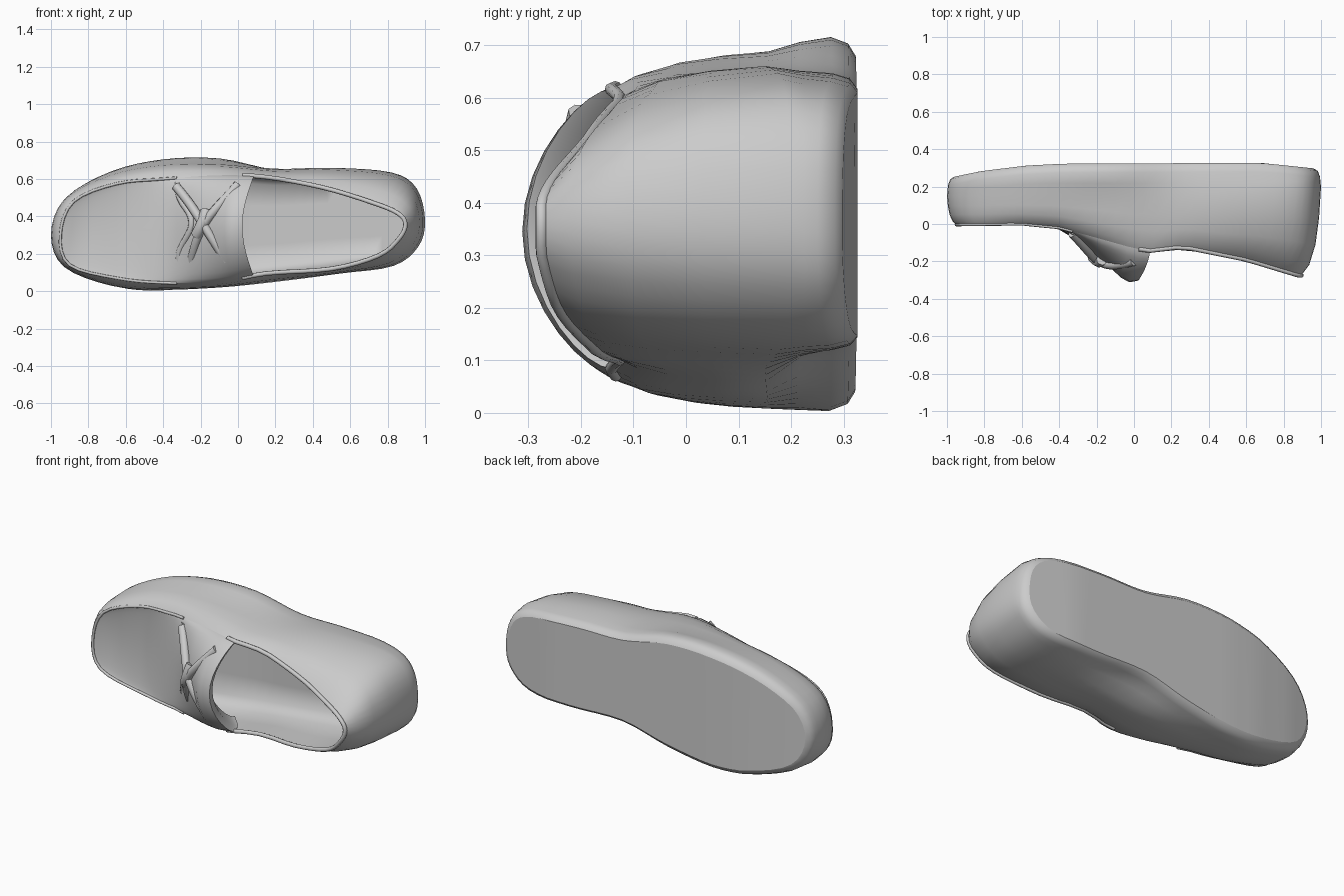
import bpy, bmesh, math
from mathutils import Vector

if "Cube" in bpy.data.objects:
    bpy.data.objects.remove(bpy.data.objects["Cube"])

SUB = 4  # spline steps between control points


def interp(x, table):
    """Linear interpolation in a list of (x, value)."""
    if x <= table[0][0]:
        return table[0][1]
    for (a, va), (b, vb) in zip(table, table[1:]):
        if x <= b:
            return va + (vb - va) * (x - a) / (b - a)
    return table[-1][1]


def outline(pts):
    """Closed Catmull-Rom outline through (x, z) points, toe first."""
    n, out = len(pts), []
    for i in range(n):
        p = [Vector(pts[(i + k) % n]) for k in (-1, 0, 1, 2)]
        for s in range(SUB):
            t = s / SUB
            out.append(0.5 * (2 * p[1] + (p[2] - p[0]) * t
                       + (2 * p[0] - 5 * p[1] + 4 * p[2] - p[3]) * t ** 2
                       + (3 * p[1] - p[0] - 3 * p[2] + p[3]) * t ** 3))
    return out


def ring(flat, ytab):
    return [Vector((p.x, interp(p.x, ytab), p.y)) for p in flat]


def mix(r1, r2, tp, ty):
    """Blend two rings, with separate weights for outline and depth."""
    return [Vector((a.x + (b.x - a.x) * tp, a.y + (b.y - a.y) * ty,
                    a.z + (b.z - a.z) * tp)) for a, b in zip(r1, r2)]


def grid(name, rows, closed=False, angle=50):
    """Skin a list of equal-length point rows."""
    bm = bmesh.new()
    vs = [[bm.verts.new(p) for p in r] for r in rows]
    m = len(rows[0])
    for a, b in zip(vs, vs[1:]):
        for k in range(m if closed else m - 1):
            l = (k + 1) % m
            bm.faces.new((a[k], a[l], b[l], b[k]))
    bmesh.ops.remove_doubles(bm, verts=bm.verts, dist=0.0005)
    bmesh.ops.recalc_face_normals(bm, faces=bm.faces)
    me = bpy.data.meshes.new(name)
    bm.to_mesh(me)
    bm.free()
    ob = bpy.data.objects.new(name, me)
    bpy.context.collection.objects.link(ob)
    bpy.ops.object.select_all(action='DESELECT')
    ob.select_set(True)
    bpy.context.view_layer.objects.active = ob
    bpy.ops.object.shade_smooth_by_angle(angle=math.radians(angle))


def tube(name, pts, r, kind='POLY'):
    cu = bpy.data.curves.new(name, 'CURVE')
    cu.dimensions = '3D'
    cu.bevel_depth, cu.bevel_resolution, cu.use_fill_caps = r, 2, True
    sp = cu.splines.new(kind)
    sp.points.add(len(pts) - 1)
    for q, p in zip(sp.points, pts):
        q.co = (*p, 1)
    if kind == 'NURBS':
        sp.order_u, sp.use_endpoint_u, sp.resolution_u = 4, True, 5
    ob = bpy.data.objects.new(name, cu)
    bpy.context.collection.objects.link(ob)


# Outlines of the sole edge, the upper's widest part and the top edge (lying on its side)
edge = ring(outline([
    (-.995, .31), (-.91, .125), (-.65, .025), (-.4, .005), (-.1, .05), (.2, .125),
    (.55, .12), (.83, .14), (.965, .24), (.995, .38), (.955, .54), (.82, .62),
    (.5, .645), (.2, .65), (-.1, .71), (-.4, .705), (-.68, .64), (-.92, .50)]),
    [(-1, .205), (-.85, .235), (-.6, .265), (-.4, .275), (.7, .28), (1, .25)])
sole = [Vector((p.x * .965, p.y + .047, .36 + (p.z - .36) * .9)) for p in edge]
wide = ring(outline([
    (-1, .30), (-.93, .13), (-.68, .03), (-.42, .008), (-.1, .02), (.2, .05),
    (.55, .095), (.83, .135), (.965, .24), (1, .38), (.955, .55), (.82, .635),
    (.5, .66), (.2, .655), (-.1, .685), (-.42, .68), (-.7, .62), (-.93, .49)]),
    [(-1, .15), (-.5, .16), (.5, .15), (1, .2)])
rim = ring(outline([
    (-.95, .30), (-.9, .14), (-.65, .07), (-.4, .045), (-.1, .05), (.15, .095),
    (.5, .12), (.75, .19), (.86, .28), (.895, .36), (.85, .42), (.7, .48),
    (.45, .555), (.15, .61), (-.1, .62), (-.4, .60), (-.65, .575), (-.88, .48)]),
    [(-1, -.005), (-.6, 0), (-.4, -.02), (-.25, -.06), (0, -.13), (.1, -.145),
     (.2, -.125), (.3, -.13), (.6, -.19), (.88, -.275)])
N = len(rim)

# Outer walls, from the rounded sole edge to the top edge
grid("outer_wall", [sole, mix(sole, edge, .65, .3), edge, mix(edge, wide, .35, .5), wide,
                    mix(wide, rim, .1, .35), mix(wide, rim, .28, .65),
                    mix(wide, rim, .6, .88), rim], closed=True)


def across(r, j, steps):
    a, b = r[j % N], r[(N - j) % N]
    return [a.lerp(b, .5 - .5 * math.cos(math.pi * k / steps)) for k in range(steps + 1)]


# Flat underside
grid("sole", [across(sole, j, 8) for j in range(N // 2 + 1)])

# Toe top rising into the tongue
peak = [(-.95, 0), (-.85, .022), (-.6, .018), (-.4, -.03), (-.3, -.09), (-.2, -.18),
        (-.1, -.235), (0, -.315), (.1, -.30)]
rows = []
LAST = 19
for j in range(LAST + 1):
    row = across(rim, j, 16)
    h = interp(row[0].x, peak) - row[8].y
    for k, p in enumerate(row):
        s = math.sin(math.pi * (.5 - .5 * math.cos(math.pi * k / 16)))
        p.y += h * s ** .6
        p.x -= .06 * s * max(0, j - 14) / 5
    rows.append(row)
# tongue edge curling into the opening
for dx, dy, sc in ((-.015, .05, .96), (-.08, .11, .9)):
    rows.append([Vector((p.x + dx, p.y + dy, .36 + (p.z - .36) * sc)) for p in rows[LAST]])
grid("toe_and_tongue", rows, angle=60)

# Inside of the shoe
rows = []
for j in range(9, N // 2 + 1):
    def floor_pt(i):
        w = wide[i]
        d = interp(rim[i].x, [(-.6, .03), (-.3, .15), (0, .19), (1, .2)])
        return Vector((.02 + (w.x - .02) * .93, d, .36 + (w.z - .36) * .84))
    a, b = rim[j], rim[N - j]
    fa, fb = floor_pt(j), floor_pt(N - j)
    rows.append([a, a.lerp(fa, .4), a.lerp(fa, .8), fa.lerp(fb, .08), fa.lerp(fb, .3),
                 fa.lerp(fb, .7), fa.lerp(fb, .92), b.lerp(fb, .8), b.lerp(fb, .4), b])
grid("lining", rows, angle=70)

# Rolled collar and seam ridge round the toe
tube("collar", rim[LAST - 1:N - LAST + 2], .012)
tube("toe_seam", [rim[j % N] for j in range(N - 13, N + 14)], .008)

# Flap edges and laces over the tongue
tube("lace_front", [(-.33, -.05, .56), (-.27, -.11, .49), (-.2, -.21, .38),
                    (-.13, -.22, .27), (-.06, -.2, .16)], .025, 'NURBS')
tube("lace_back", [(-.25, -.08, .15), (-.23, -.16, .26), (-.19, -.21, .37),
                   (-.1, -.23, .46), (0, -.2, .57)], .025, 'NURBS')
tube("lace_knot", [(-.22, -.17, .30), (-.2, -.2, .34), (-.18, -.21, .38),
                   (-.17, -.19, .43)], .032, 'NURBS')
tube("flap_edge", [(-.28, -.03, .07), (-.33, -.05, .16), (-.31, -.07, .24),
                   (-.24, -.14, .33), (-.25, -.13, .43), (-.33, -.05, .50),
                   (-.32, -.04, .58)], .018, 'NURBS')
